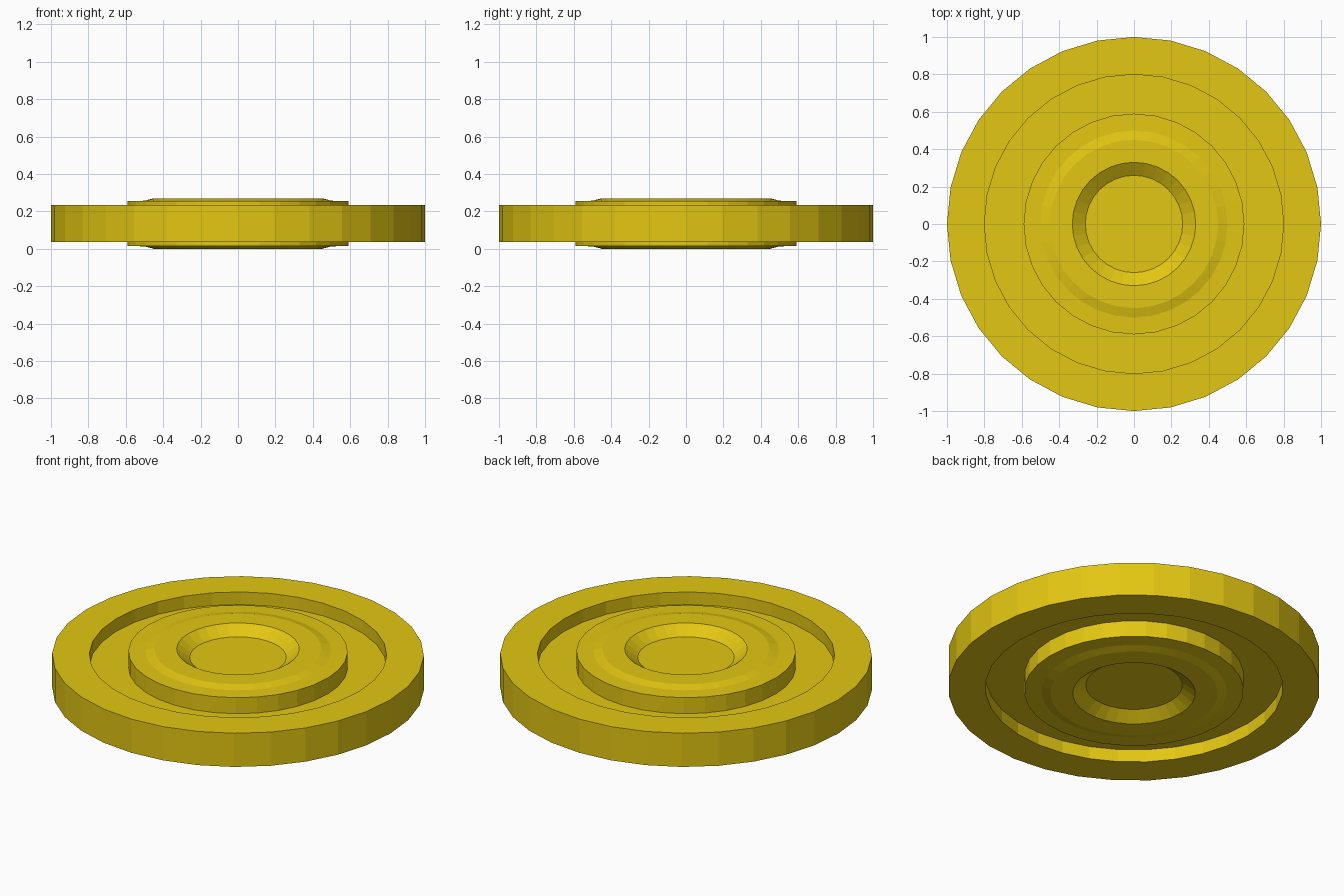
import bpy, bmesh
from math import cos, sin, pi

if "Cube" in bpy.data.objects:
    bpy.data.objects.remove(bpy.data.objects["Cube"])

SIDES = 32
MID = 0.135  # height of the symmetry plane

# Upper half profile (radius, height above mid plane), from dish to rim
half = [
    (0.26, 0.085),   # dish floor
    (0.33, 0.135),   # dish lip
    (0.45, 0.135),   # raised hub ring
    (0.50, 0.122),   # hub shoulder
    (0.59, 0.120),   # hub edge
    (0.59, 0.025),   # web, inner
    (0.80, 0.025),   # web, outer
    (0.80, 0.100),   # rim, inner
    (1.00, 0.100),   # rim, outer
]
profile = half + [(r, -h) for r, h in reversed(half)]  # mirrored underside

# Revolve the profile around the z axis
bm = bmesh.new()
rings = []
for r, h in profile:
    rings.append([bm.verts.new((r * cos(2 * pi * i / SIDES),
                                r * sin(2 * pi * i / SIDES), MID + h))
                  for i in range(SIDES)])
for a, b in zip(rings, rings[1:]):
    for i in range(SIDES):
        j = (i + 1) % SIDES
        bm.faces.new((a[i], b[i], b[j], a[j]))

# Dish floors on both sides
bm.faces.new(rings[0])
bm.faces.new(rings[-1][::-1])
bmesh.ops.recalc_face_normals(bm, faces=bm.faces)

mesh = bpy.data.meshes.new("wheel_disc")
bm.to_mesh(mesh)
bm.free()
wheel = bpy.data.objects.new("wheel_disc", mesh)
bpy.context.collection.objects.link(wheel)

# Yellow paint
paint = bpy.data.materials.new("yellow")
paint.diffuse_color = (0.77, 0.57, 0.006, 1)
paint.use_nodes = True
paint.node_tree.nodes["Principled BSDF"].inputs["Base Color"].default_value = paint.diffuse_color
mesh.materials.append(paint)
